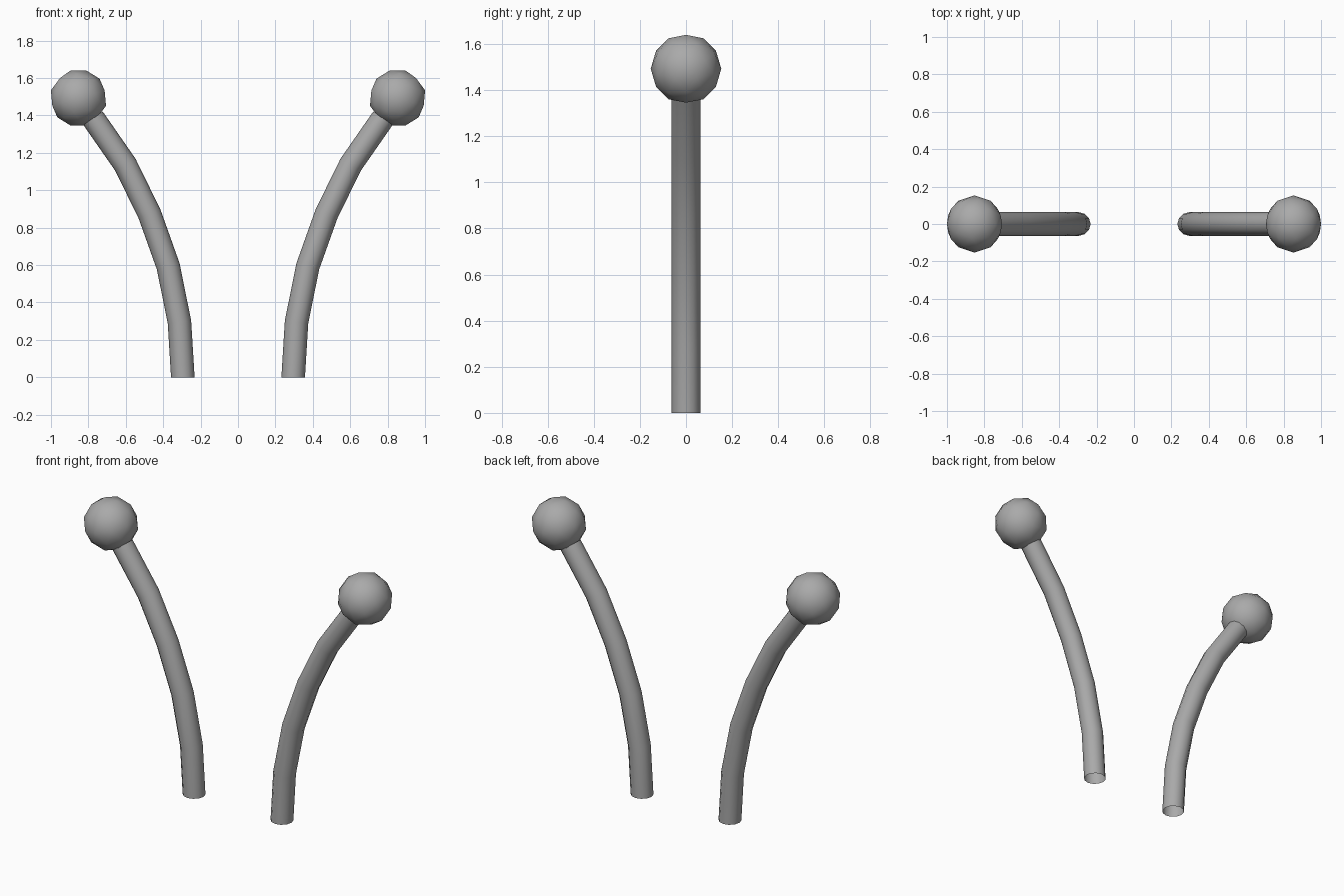
import bpy, bmesh, math
from mathutils import Vector, Matrix

if "Cube" in bpy.data.objects:
    bpy.data.objects.remove(bpy.data.objects["Cube"])

SIDES, RADIUS = 12, 0.063
PATH = [(-0.295, 0.0), (-0.313, 0.295), (-0.373, 0.593),
        (-0.473, 0.873), (-0.602, 1.136), (-0.775, 1.385)]

# dark grey for all parts
grey = bpy.data.materials.new("dark_grey")
grey.diffuse_color = (0.4, 0.4, 0.4, 1)
grey.use_nodes = True
grey.node_tree.nodes["Principled BSDF"].inputs["Base Color"].default_value = grey.diffuse_color


def finish(bm, name):
    """Make a smooth object from the bmesh and mirror it to the other side."""
    for f in bm.faces:
        f.smooth = True
    bmesh.ops.recalc_face_normals(bm, faces=bm.faces[:])
    mesh = bpy.data.meshes.new(name)
    bm.to_mesh(mesh)
    bm.free()
    mesh.materials.append(grey)
    obj = bpy.data.objects.new(name, mesh)
    bpy.context.collection.objects.link(obj)
    mod = obj.modifiers.new("mirror", 'MIRROR')
    mod.use_axis[0] = True
    mod.use_mirror_merge = False
    return obj


# curved stalks: open round tube swept along the path
bm = bmesh.new()
points = [Vector((x, 0, z)) for x, z in PATH]
rings = []
for i, p in enumerate(points):
    if i == 0:
        t = Vector((0, 0, 1))          # foot is cut level
    elif i == len(points) - 1:
        t = (p - points[i - 1]).normalized()
    else:
        t = ((p - points[i - 1]).normalized()
             + (points[i + 1] - p).normalized()).normalized()
    side = Vector((t.z, 0, -t.x))
    ring = []
    for k in range(SIDES):
        a = 2 * math.pi * k / SIDES
        ring.append(bm.verts.new(p + RADIUS * (math.cos(a) * side
                                               + math.sin(a) * Vector((0, 1, 0)))))
    rings.append(ring)
for lo, hi in zip(rings, rings[1:]):
    for k in range(SIDES):
        n = (k + 1) % SIDES
        bm.faces.new((lo[k], lo[n], hi[n], hi[k]))
finish(bm, "antenna_stalks")

# faceted balls on the tips, leaning slightly outwards
bm = bmesh.new()
place = Matrix.Translation((-0.853, 0, 1.493)) @ Matrix.Rotation(math.radians(-15.86), 4, 'Y')
bmesh.ops.create_icosphere(bm, subdivisions=2, radius=0.153, matrix=place)
finish(bm, "antenna_balls")
